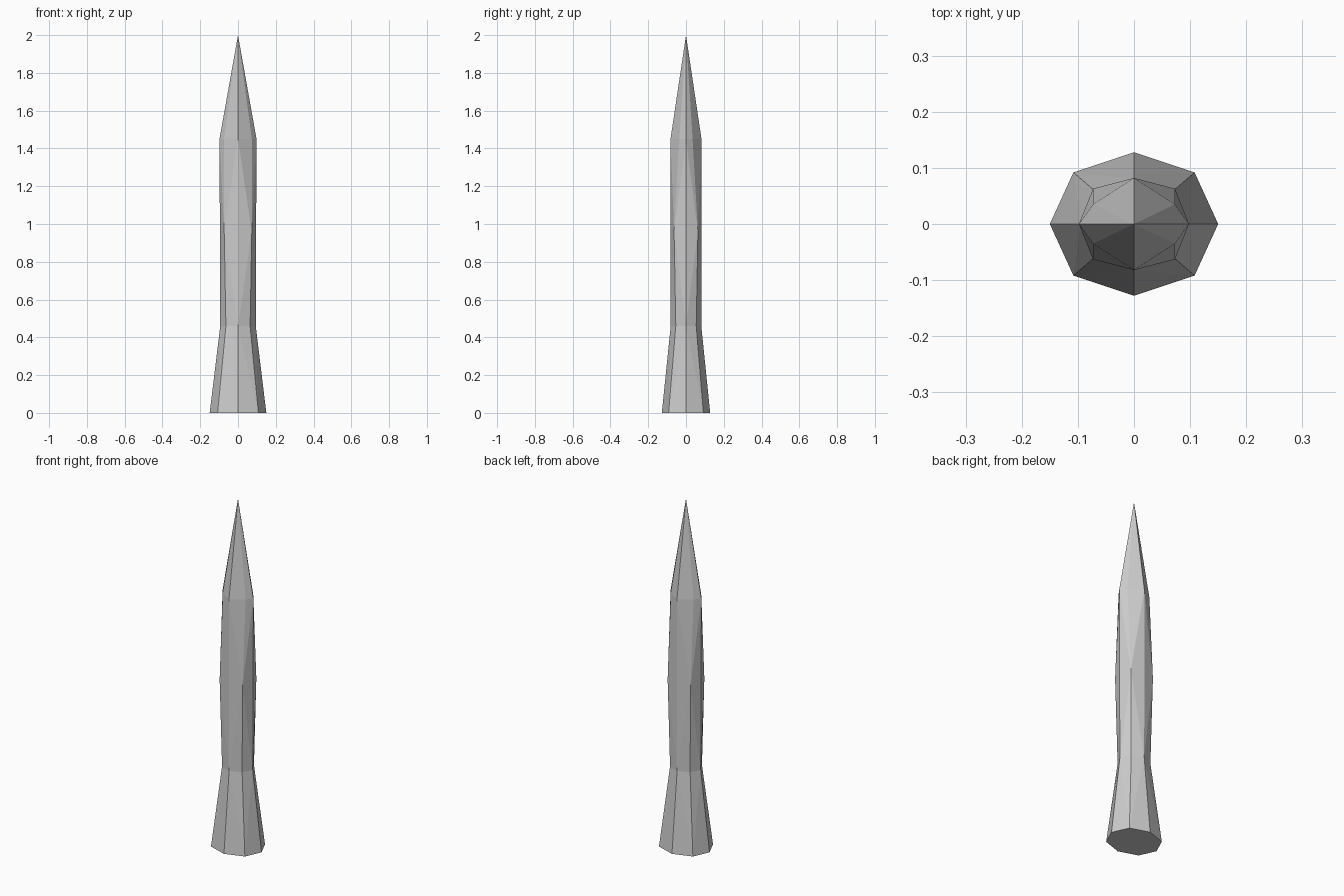
import bpy
import bmesh

if "Cube" in bpy.data.objects:
    bpy.data.objects.remove(bpy.data.objects["Cube"])

# Ring levels: height, half width, half depth, corner x, corner y
LEVELS = [
    (0.00, 0.150, 0.128, 0.108, 0.092),
    (0.46, 0.094, 0.081, 0.064, 0.054),
    (0.96, 0.096, 0.082, 0.073, 0.063),
    (1.45, 0.098, 0.082, 0.073, 0.035),
]


def ring(bm, z, w, d, cx, cy):
    # Octagon: even indices lie on the axes, odd ones are the corners
    pts = [(w, 0), (cx, cy), (0, d), (-cx, cy),
           (-w, 0), (-cx, -cy), (0, -d), (cx, -cy)]
    return [bm.verts.new((x, y, z)) for x, y in pts]


bm = bmesh.new()
rings = [ring(bm, *level) for level in LEVELS]
tip = bm.verts.new((0, 0, 2.0))

# Flat base
bm.faces.new(rings[0][::-1])

# Shaft facets, split so the middle and foot corners bulge outward
for level, (lo, hi) in enumerate(zip(rings, rings[1:])):
    corner_below = level != 1
    for i in range(8):
        j = (i + 1) % 8
        a, b, c, d = lo[i], lo[j], hi[j], hi[i]
        # i odd means a and d are corner vertices
        split_ac = (i % 2 == 1) == corner_below
        tris = [(a, b, c), (a, c, d)] if split_ac else [(a, b, d), (b, c, d)]
        for t in tris:
            bm.faces.new(t)

# Pointed tip
top = rings[-1]
for i in range(8):
    bm.faces.new((top[i], top[(i + 1) % 8], tip))

bmesh.ops.recalc_face_normals(bm, faces=bm.faces[:])
mesh = bpy.data.meshes.new("pointed_stake")
bm.to_mesh(mesh)
bm.free()
stake = bpy.data.objects.new("pointed_stake", mesh)
bpy.context.collection.objects.link(stake)
